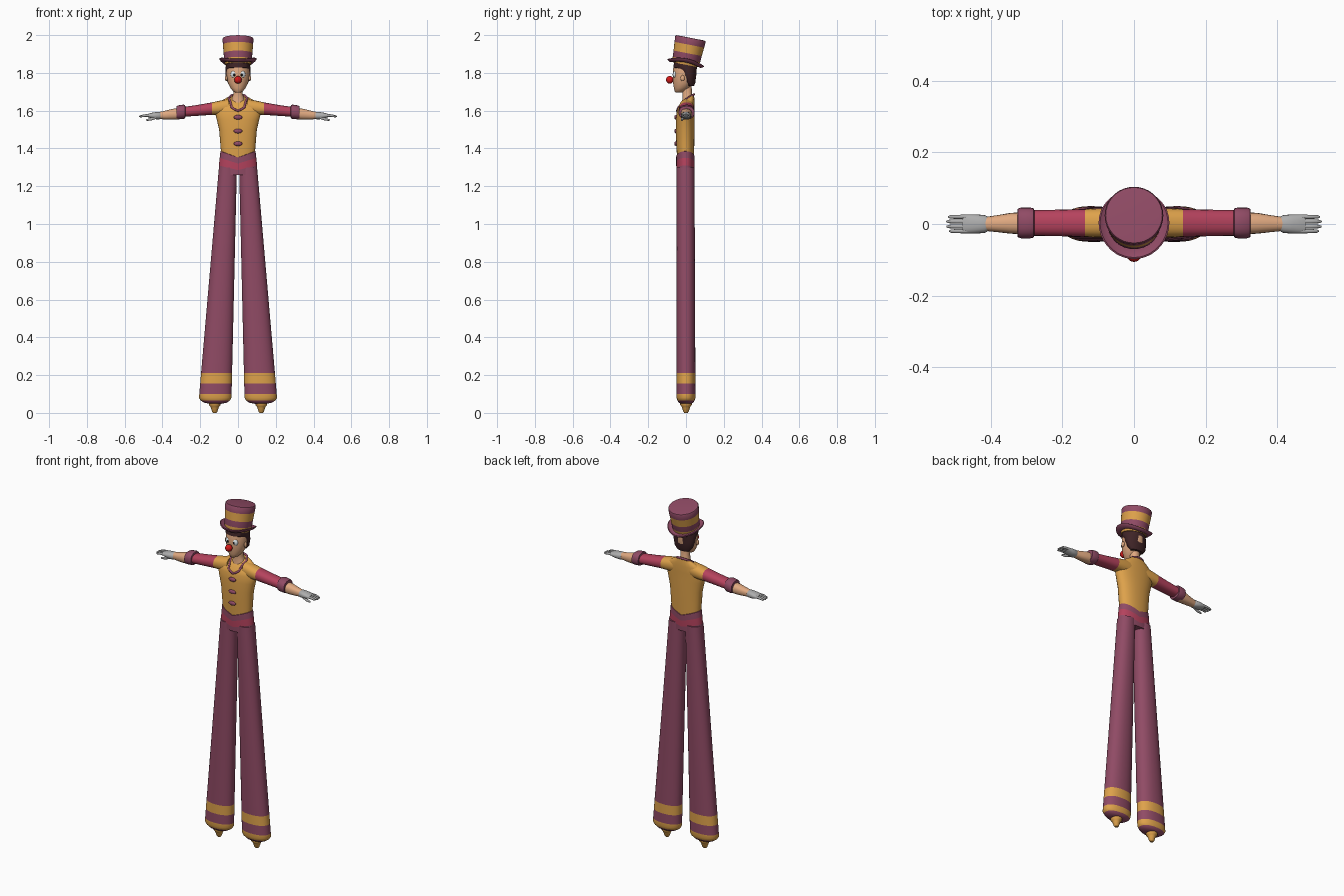
import bpy, bmesh, math
from mathutils import Vector
from mathutils.bvhtree import BVHTree

if "Cube" in bpy.data.objects:
    bpy.data.objects.remove(bpy.data.objects["Cube"])


def mat(name, r, g, b):
    m = bpy.data.materials.new(name)
    m.diffuse_color = (r, g, b, 1)
    m.use_nodes = True
    m.node_tree.nodes["Principled BSDF"].inputs["Base Color"].default_value = m.diffuse_color
    return m


MAROON = mat("maroon", 0.28, 0.07, 0.13)
PINK = mat("pink", 0.46, 0.055, 0.11)
ORANGE = mat("orange", 0.73, 0.36, 0.07)
SKIN = mat("skin", 0.75, 0.40, 0.22)
HAIR = mat("hair", 0.05, 0.018, 0.02)
RED = mat("red", 0.65, 0.01, 0.01)
WHITE = mat("white", 0.75, 0.82, 0.85)
BLACK = mat("black", 0.01, 0.01, 0.01)
GREY = mat("glove", 0.42, 0.42, 0.42)


def finish(ob, angle=50):
    bpy.ops.object.select_all(action='DESELECT')
    ob.select_set(True)
    bpy.context.view_layer.objects.active = ob
    bpy.ops.object.shade_smooth_by_angle(angle=math.radians(angle))
    return ob


def ring(center, ra, rb, axis='z', n=28, p=2.2, warp=None):
    """Superellipse ring across an axis; warp shifts its points along z."""
    pts = []
    for i in range(n):
        t = 2 * math.pi * i / n
        c, s = math.cos(t), math.sin(t)
        a = ra * math.copysign(abs(c) ** (2 / p), c)
        b = rb * math.copysign(abs(s) ** (2 / p), s)
        v = Vector((a, b, 0)) if axis == 'z' else Vector((0, a, b))
        if warp:
            v.z += warp(v)
        pts.append(Vector(center) + v)
    return pts


def loft(name, rings, mats, caps=True):
    """Skin the rings; mats has one entry per segment, or a single entry."""
    bm = bmesh.new()
    rows = [[bm.verts.new(p) for p in r] for r in rings]
    slots = list(dict.fromkeys(mats))
    seg = mats if len(mats) > 1 else mats * (len(rings) - 1)
    n = len(rings[0])
    for k in range(len(rows) - 1):
        for i in range(n):
            j = (i + 1) % n
            f = bm.faces.new((rows[k][i], rows[k][j], rows[k + 1][j], rows[k + 1][i]))
            f.material_index = slots.index(seg[k])
    if caps:
        for row, m in ((rows[0], seg[0]), (rows[-1], seg[-1])):
            bm.faces.new(row).material_index = slots.index(m)
    bmesh.ops.recalc_face_normals(bm, faces=bm.faces)
    me = bpy.data.meshes.new(name)
    bm.to_mesh(me)
    bm.free()
    for m in slots:
        me.materials.append(m)
    ob = bpy.data.objects.new(name, me)
    bpy.context.collection.objects.link(ob)
    return finish(ob)


def ball(name, loc, scale, m):
    bpy.ops.mesh.primitive_uv_sphere_add(segments=20, ring_count=12, location=loc)
    ob = bpy.context.object
    ob.name = name
    ob.scale = scale
    ob.data.materials.append(m)
    return finish(ob, 80)


# torso: rings lean forward-down towards the neckline
T = [(1.33, .088, -.003, .045, 0), (1.38, .09, -.003, .046, 0), (1.43, .094, -.004, .048, 0),
     (1.5, .1, -.004, .049, 0), (1.555, .113, -.004, .049, .02), (1.60, .124, -.002, .047, .1),
     (1.63, .117, .002, .044, .3), (1.65, .085, .008, .036, .5), (1.668, .05, .012, .03, .6)]
torso = loft("torso", [ring((0, cy, z), rx, ry, warp=lambda v, s=s: s * v.y)
                       for z, rx, cy, ry, s in T], [ORANGE])

# collar piping, snapped onto the torso
tree = BVHTree.FromPolygons([v.co for v in torso.data.vertices],
                            [p.vertices for p in torso.data.polygons])
half = [(0, -.051, 1.60), (.018, -.05, 1.608), (.034, -.045, 1.622), (.037, -.035, 1.635),
        (.043, -.015, 1.655), (.05, .005, 1.67), (.035, .033, 1.682), (.018, .04, 1.685), (0, .042, 1.686)]
loop = half + [(-x, y, z) for x, y, z in half[-2:0:-1]]
cu = bpy.data.curves.new("collar", 'CURVE')
cu.dimensions = '3D'
cu.bevel_depth = .006
cu.bevel_resolution = 2
sp = cu.splines.new('POLY')
sp.points.add(len(loop) - 1)
for q, p in zip(sp.points, loop):
    q.co = (*tree.find_nearest(Vector(p))[0], 1)
sp.use_cyclic_u = True
cu.materials.append(MAROON)
bpy.context.collection.objects.link(bpy.data.objects.new("collar", cu))

# buttons
for z in (1.565, 1.492, 1.425):
    ball("button", (0, -.053, z), (.023, .009, .012), MAROON)

# trouser seat with a belt that dips at the middle
P = [(1.26, .103, .047), (1.31, .101, .048), (1.35, .097, .049), (1.385, .093, .049), (1.386, .086, .043)]
loft("trouser_seat", [ring((0, -.003, z), rx, ry, n=40,
                           warp=lambda v, rx=rx, d=d: -d * (1 - abs(v.x) / rx))
                      for (z, rx, ry), d in zip(P, (0, .025, .03, .033, .033))],
     [MAROON, PINK, MAROON, MAROON])

# neck, head and hair
loft("neck", [ring((0, cy, z), rx, ry) for z, rx, cy, ry in
              [(1.64, .04, .008, .03), (1.67, .031, .009, .027), (1.69, .025, .006, .025), (1.74, .025, .004, .026)]], [SKIN])
H = [(1.695, .012, -.038, .016), (1.703, .026, -.034, .026), (1.72, .04, -.022, .042), (1.745, .053, -.013, .055),
     (1.78, .06, -.008, .062), (1.82, .06, -.006, .062), (1.86, .054, -.004, .055)]
loft("head", [ring((0, cy, z), rx, ry, p=2) for z, rx, cy, ry in H], [SKIN])
R = [(1.73, .04, .024, .018), (1.75, .056, .02, .03), (1.785, .065, .014, .039), (1.812, .066, .008, .047),
     (1.828, .066, -.004, .063), (1.865, .06, -.002, .06)]
loft("hair", [ring((0, cy, z), rx, ry, p=2) for z, rx, cy, ry in R], [HAIR])
ball("nose", (0, -.086, 1.763), (.02, .02, .02), RED)

# top hat, tilted back: crown, then a brim curled up at the sides
C = [(.0, .068), (.028, .074), (.062, .076), (.108, .08), (.139, .082), (.144, .079), (.145, .07)]
crown = loft("hat_crown", [ring((0, 0, z), r, r, n=36, p=2) for z, r in C],
             [ORANGE, MAROON, ORANGE, MAROON, MAROON, MAROON])
B = [(.06, .004), (.082, -.002), (.096, .006), (.099, .011), (.095, .014), (.08, .008), (.064, .012), (.06, .004)]
brim = loft("hat_brim", [ring((0, 0, z), r, r, n=36, p=2, warp=lambda v, r=r: 2.2 * v.x * v.x)
                         for r, z in B], [MAROON], caps=False)
for ob in (crown, brim):
    ob.location = (0, -.003, 1.843)
    ob.rotation_euler.x = math.radians(-11)

for s, side in ((1, "left"), (-1, "right")):
    # eyes and ears
    ball(side + "_eye", (s * .022, -.057, 1.792), (.017, .012, .02), WHITE)
    ball(side + "_pupil", (s * .02, -.067, 1.79), (.006, .004, .008), BLACK)
    ball(side + "_ear", (s * .062, -.018, 1.772), (.007, .011, .016), SKIN)

    def limb(name, rows, mats, n=20, p=2.3):
        return loft(side + "_" + name, [ring((s * x, y, z), ry, rz, 'x', n, p)
                                        for x, y, z, ry, rz in rows], mats)

    # sleeve, cuff, forearm
    limb("sleeve", [(.05, .004, 1.62, .038, .042), (.1, .003, 1.615, .041, .037), (.137, .003, 1.611, .039, .033),
                    (.21, .003, 1.602, .037, .029), (.285, .003, 1.594, .036, .026)], [ORANGE, ORANGE, PINK, PINK])
    limb("cuff", [(.278, .003, 1.594, .034, .026), (.281, .003, 1.594, .041, .036), (.29, .003, 1.594, .043, .038),
                  (.316, .003, 1.591, .043, .037), (.325, .003, 1.59, .04, .034), (.326, .003, 1.59, .03, .026)], [MAROON])
    limb("forearm", [(.31, .002, 1.583, .031, .029), (.345, .002, 1.581, .029, .029), (.38, .001, 1.577, .024, .024),
                     (.42, 0, 1.574, .019, .018)], [SKIN])
    # gloved hand with four fingers and a thumb
    limb("glove", [(.41, 0, 1.574, .021, .018), (.418, 0, 1.574, .025, .02), (.445, 0, 1.573, .027, .018),
                   (.468, 0, 1.574, .027, .012), (.48, 0, 1.574, .025, .008)], [GREY])
    for y, tip in ((-.02, .517), (-.007, .524), (.007, .525), (.02, .52)):
        limb("finger", [(.465, y, 1.575, .006, .008), (.495, y, 1.574, .0058, .007),
                        (tip - .006, y, 1.57, .0048, .0055), (tip, y, 1.569, .002, .002)], [GREY], 10, 2)
    limb("thumb", [(.43, -.014, 1.566, .008, .009), (.46, -.02, 1.555, .007, .008),
                   (.482, -.021, 1.551, .005, .005), (.487, -.021, 1.551, .002, .002)], [GREY], 10, 2)

    # long trouser leg with striped hem
    def leg_at(z):
        t = (1.3 - z) / 1.2
        outer, inner = .101 + .104 * t, .006 + .028 * t
        return ((s * (outer + inner) / 2, -.002 + .002 * t, z), (outer - inner) / 2, .047 + .003 * t)
    legs = [ring(*leg_at(z), n=32) for z in (1.3, .8, .21, .155, .1, .08)]
    cx = s * .12
    legs += [ring((cx, 0, z), rx, ry, n=32) for z, rx, ry in
             ((.066, .078, .046), (.054, .06, .038), (.048, .03, .025))]
    loft(side + "_leg", legs, [MAROON, MAROON, ORANGE, MAROON, ORANGE, ORANGE, MAROON, MAROON])
    # stilt foot
    loft(side + "_stilt_foot", [ring((s * .123, 0, z), r, r, n=20, p=2) for z, r in
                                ((.06, .03), (.042, .031), (.034, .024), (.025, .02), (.006, .014), (0, .009))], [ORANGE])
